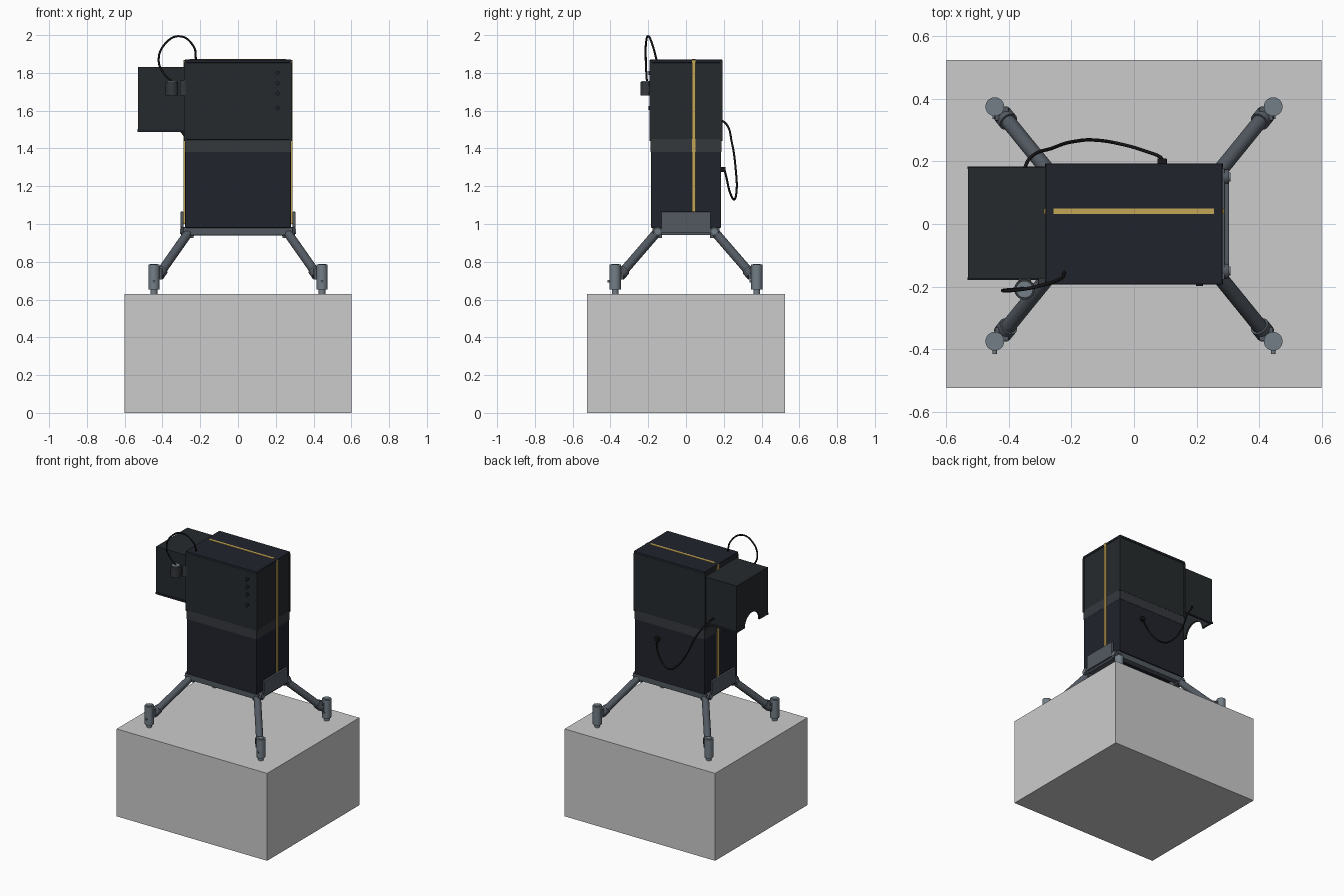
import bpy, bmesh, math
from mathutils import Vector

if "Cube" in bpy.data.objects:
    bpy.data.objects.remove(bpy.data.objects["Cube"])


def mat(name, rgb):
    m = bpy.data.materials.new(name)
    m.diffuse_color = (*rgb, 1)
    m.use_nodes = True
    m.node_tree.nodes["Principled BSDF"].inputs["Base Color"].default_value = m.diffuse_color
    return m


SHELL = mat("upper_shell", (0.019, 0.023, 0.026))
LOWER = mat("lower_shell", (0.015, 0.017, 0.026))
BAND = mat("band_grey", (0.035, 0.04, 0.046))
STEEL = mat("leg_steel", (0.085, 0.1, 0.12))
FOOT = mat("foot_steel", (0.17, 0.21, 0.24))
GOLD = mat("gold", (0.55, 0.38, 0.09))
RUBBER = mat("rubber", (0.008, 0.008, 0.009))


def finish(name, bm, m, bevel=0.0, smooth=False):
    me = bpy.data.meshes.new(name)
    bm.to_mesh(me)
    bm.free()
    ob = bpy.data.objects.new(name, me)
    bpy.context.collection.objects.link(ob)
    if m:
        me.materials.append(m)
    if bevel:
        b = ob.modifiers.new("bevel", 'BEVEL')
        b.width, b.segments = bevel, 2
    if smooth:
        bpy.ops.object.select_all(action='DESELECT')
        ob.select_set(True)
        bpy.context.view_layer.objects.active = ob
        bpy.ops.object.shade_smooth_by_angle(angle=math.radians(35))
    return ob


def box(name, lo, hi, m, bevel=0.0):
    bm = bmesh.new()
    bmesh.ops.create_cube(bm, size=1)
    lo, hi = Vector(lo), Vector(hi)
    for v in bm.verts:
        v.co = Vector([(lo[i] + hi[i]) / 2 + v.co[i] * (hi[i] - lo[i]) for i in range(3)])
    return finish(name, bm, m, bevel)


def rod(name, a, b, r, m, sides=32):
    a, b = Vector(a), Vector(b)
    bm = bmesh.new()
    bmesh.ops.create_cone(bm, cap_ends=True, segments=sides, radius1=r, radius2=r, depth=(b - a).length)
    rot = (b - a).to_track_quat('Z', 'Y')
    for v in bm.verts:
        v.co = rot @ v.co + (a + b) / 2
    return finish(name, bm, m, smooth=sides > 8)


def cable(name, pts, r):
    cu = bpy.data.curves.new(name, 'CURVE')
    cu.dimensions = '3D'
    cu.bevel_depth, cu.bevel_resolution, cu.resolution_u = r, 3, 10
    cu.use_fill_caps = True
    sp = cu.splines.new('BEZIER')
    sp.bezier_points.add(len(pts) - 1)
    for p, co in zip(sp.bezier_points, pts):
        p.co = co
        p.handle_left_type = p.handle_right_type = 'AUTO'
    cu.materials.append(RUBBER)
    ob = bpy.data.objects.new(name, cu)
    bpy.context.collection.objects.link(ob)


# Plinth
box("plinth", (-0.6, -0.525, 0), (0.6, 0.525, 0.63), None)

# Cabinet: lower shell, band, upper shell, lid
box("lower_cabinet", (-0.28, -0.186, 0.98), (0.28, 0.186, 1.39), LOWER, 0.004)
box("cabinet_band", (-0.281, -0.188, 1.38), (0.281, 0.188, 1.45), BAND)
box("upper_cabinet", (-0.28, -0.19, 1.445), (0.28, 0.19, 1.855), SHELL, 0.004)
box("cabinet_lid", (-0.283, -0.193, 1.853), (0.283, 0.193, 1.87), LOWER, 0.003)
for s in (-1, 1):
    for t in (-1, 1):
        x, y = s * 0.279, t * 0.187
        box("corner_trim", (x - 0.006, y - 0.006, 1.44), (x + 0.006, y + 0.006, 1.855), SHELL)

# Gold stripes over the lid and down both ends
box("lid_stripe", (-0.258, 0.032, 1.868), (0.255, 0.05, 1.873), GOLD)
for s in (-1, 1):
    a, b = sorted((s * 0.276, s * 0.288))
    box("end_stripe", (a, 0.032, 1.0), (b, 0.05, 1.868), GOLD)

# Base frame rails, cross members and end plates
for s in (-1, 1):
    a, b = sorted((s * 0.135, s * 0.178))
    box("long_rail", (-0.29, a, 0.94), (0.29, b, 0.982), STEEL, 0.003)
    a, b = sorted((s * 0.25, s * 0.29))
    box("cross_rail", (a, -0.15, 0.942), (b, 0.15, 0.981), STEEL)
    a, b = sorted((s * 0.288, s * 0.304))
    box("end_plate", (a, -0.13, 0.955), (b, 0.13, 1.065), STEEL, 0.003)

# Legs: hub, strut, collar, foot sleeve, foot stem, pin
for s in (-1, 1):
    for t in (-1, 1):
        hub = Vector((s * 0.258, t * 0.15, 0.96))
        end = Vector((s * 0.418, t * 0.347, 0.732))
        d = (end - hub).normalized()
        rod("leg_hub", hub - Vector((s * 0.025, 0, 0)), hub + Vector((s * 0.045, 0, 0)), 0.024, STEEL)
        rod("leg_hub_bolt", hub, hub + Vector((s * 0.05, 0, 0)), 0.014, FOOT)
        box("hub_block", (hub.x - 0.022, hub.y - 0.022, 0.926), (hub.x + 0.022, hub.y + 0.022, 0.975), STEEL)
        rod("leg_strut", hub, end, 0.024, STEEL)
        rod("leg_collar", end - d * 0.035, end + d * 0.004, 0.031, STEEL)
        fx, fy = s * 0.445, t * 0.375
        box("foot_clamp", (min(fx, fx - s * 0.045), min(fy, fy - t * 0.045), 0.705),
            (max(fx, fx - s * 0.045), max(fy, fy - t * 0.045), 0.765), STEEL, 0.004)
        rod("foot_sleeve", (fx, fy, 0.652), (fx, fy, 0.785), 0.03, FOOT)
        rod("foot_cap", (fx, fy, 0.78), (fx, fy, 0.789), 0.02, FOOT, 8)
        rod("foot_stem", (fx, fy, 0.628), (fx, fy, 0.655), 0.018, FOOT)
        rod("foot_pin", (fx, fy - 0.02, 0.697), (fx, fy - 0.04, 0.697), 0.007, FOOT, 12)

# Side hood: open-bottomed box with an arched notch in its outer wall
X0, X1, Y0, Y1, Z0, Z1 = -0.53, -0.278, -0.175, 0.18, 1.49, 1.83
box("hood_top", (X0, Y0, Z1 - 0.012), (X1, Y1, Z1), SHELL)
box("hood_front_wall", (X0, Y0, Z0), (X1, Y0 + 0.012, Z1 - 0.012), SHELL)
box("hood_back_wall", (X0, Y1 - 0.012, Z0), (X1, Y1, Z1 - 0.012), SHELL)
arch = [(0.0025 + 0.085 * math.cos(i * math.pi / 24), Z0 + 0.085 * math.sin(i * math.pi / 24)) for i in range(25)]
outline = [(Y0, Z0), (Y0, Z1 - 0.012), (Y1, Z1 - 0.012), (Y1, Z0)] + arch
bm = bmesh.new()
face = bm.faces.new([bm.verts.new((X0, y, z)) for y, z in outline])
ext = bmesh.ops.extrude_face_region(bm, geom=[face])
for g in ext["geom"]:
    if isinstance(g, bmesh.types.BMVert):
        g.co.x += 0.012
bmesh.ops.recalc_face_normals(bm, faces=bm.faces)
finish("hood_outer_wall", bm, SHELL)
for y in (Y0, Y1):
    box("hood_bottom_trim", (X0 - 0.002, y - 0.004, Z0 - 0.002), (X1, y + 0.004, Z0 + 0.012), LOWER)

# Front connector on the hood with its bracket and looped cable
rod("connector_body", (-0.35, -0.209, 1.68), (-0.35, -0.209, 1.752), 0.033, BAND)
rod("connector_collar", (-0.35, -0.209, 1.75), (-0.35, -0.209, 1.758), 0.027, FOOT)
box("connector_mount", (-0.37, -0.2, 1.695), (-0.33, -0.17, 1.74), BAND)
box("connector_bracket", (-0.307, -0.194, 1.68), (-0.276, -0.17, 1.76), BAND, 0.003)
cable("front_cable", [(-0.222, -0.155, 1.865), (-0.235, -0.175, 1.94), (-0.31, -0.2, 1.994), (-0.385, -0.212, 1.955),
                      (-0.42, -0.213, 1.87), (-0.395, -0.21, 1.8), (-0.352, -0.207, 1.755)], 0.0055)

# Rear plug and hanging cable
box("rear_plug", (0.075, 0.184, 1.275), (0.105, 0.21, 1.303), RUBBER, 0.003)
cable("rear_cable", [(-0.35, 0.178, 1.55), (-0.335, 0.208, 1.535), (-0.26, 0.243, 1.43), (-0.19, 0.264, 1.28),
                     (-0.12, 0.268, 1.18), (-0.04, 0.255, 1.13), (0.04, 0.232, 1.17), (0.085, 0.213, 1.25),
                     (0.09, 0.203, 1.29)], 0.0055)

# Small controls on the front panel
for z in (1.8, 1.745, 1.69, 1.615):
    rod("panel_button", (0.21, -0.185, z), (0.21, -0.198, z), 0.011, LOWER, 16)
    box("panel_slot", (0.195, -0.194, z - 0.025), (0.203, -0.185, z - 0.012), LOWER)
